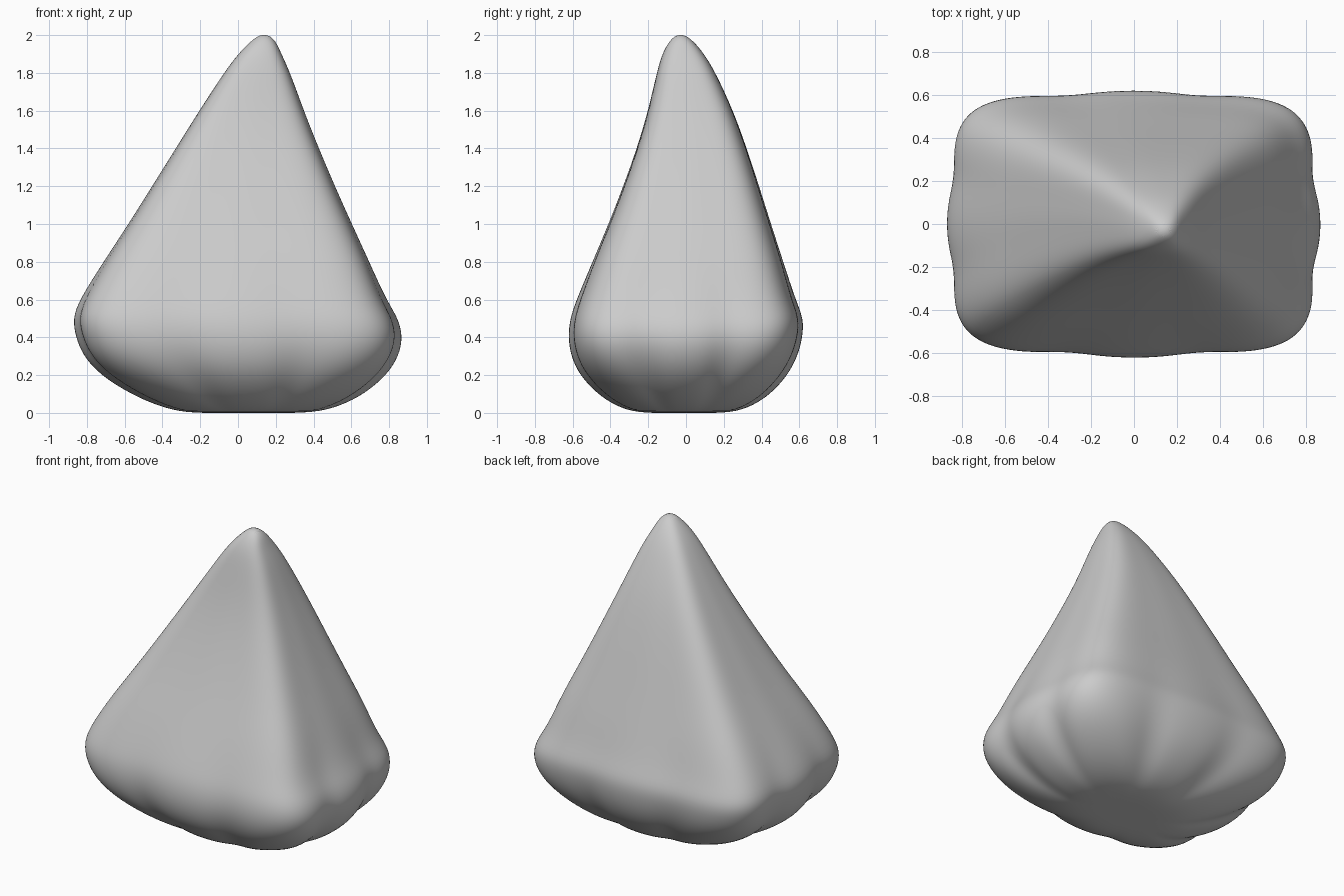
import bpy, bmesh, math

# Section: z, left x, right x, front y, back y, corner squareness, groove depth
SECTIONS = [
    (0.0, -0.10, 0.20, -0.10, 0.08, 2.2, 0.0),
    (0.0, -0.28, 0.40, -0.26, 0.24, 2.4, 0.03),
    (0.035, -0.42, 0.54, -0.37, 0.35, 2.8, 0.05),
    (0.10, -0.57, 0.67, -0.47, 0.45, 3.3, 0.055),
    (0.20, -0.73, 0.79, -0.565, 0.54, 4.0, 0.05),
    (0.30, -0.82, 0.852, -0.61, 0.592, 4.8, 0.035),
    (0.40, -0.86, 0.874, -0.625, 0.618, 5.4, 0.02),
    (0.50, -0.877, 0.85, -0.615, 0.624, 5.8, 0.012),
    (0.60, -0.84, 0.785, -0.58, 0.58, 5.8, 0.005),
    (0.80, -0.712, 0.695, -0.495, 0.515, 5.8, 0.0),
    (1.00, -0.58, 0.603, -0.41, 0.45, 5.5, 0.0),
    (1.20, -0.455, 0.513, -0.332, 0.387, 5.2, 0.0),
    (1.40, -0.33, 0.428, -0.26, 0.322, 4.8, 0.0),
    (1.60, -0.205, 0.348, -0.20, 0.25, 4.2, 0.0),
    (1.80, -0.075, 0.277, -0.155, 0.157, 3.5, 0.0),
    (1.90, 0.0, 0.23, -0.127, 0.097, 3.0, 0.0),
    (1.97, 0.07, 0.20, -0.088, 0.038, 2.4, 0.0),
    (2.002, 0.115, 0.16, -0.05, -0.008, 2.0, 0.0),
]
SEG = 64


def ring_points(z, x0, x1, y0, y1, n, groove):
    cx, cy, rx, ry = (x0 + x1) / 2, (y0 + y1) / 2, (x1 - x0) / 2, (y1 - y0) / 2
    # gentle swelling in the middle of each side, grooves next to it
    swell = 0.03 if z < 0.65 else 0.015
    for i in range(SEG):
        a = 2 * math.pi * i / SEG
        c, s = math.cos(a), math.sin(a)
        r = (abs(c) ** n + abs(s) ** n) ** (-1 / n)
        off = min(abs(c), abs(s)) / max(abs(c), abs(s))
        r *= 1 - swell * (1 - math.exp(-(off / 0.3) ** 2))
        r *= 1 - groove * math.exp(-((off - 0.38) / 0.15) ** 2)
        yield (cx + rx * r * c, cy + ry * r * s, z)


# Lofted body
bm = bmesh.new()
rings = [[bm.verts.new(p) for p in ring_points(*sec)] for sec in SECTIONS]
for a, b in zip(rings, rings[1:]):
    for i in range(SEG):
        j = (i + 1) % SEG
        bm.faces.new((a[i], a[j], b[j], b[i]))
bm.faces.new(rings[0][::-1])
bm.faces.new(rings[-1])
mesh = bpy.data.meshes.new("rounded_pyramid")
for f in bm.faces:
    f.smooth = True
bm.to_mesh(mesh)
bm.free()
body = bpy.data.objects.new("rounded_pyramid", mesh)
bpy.context.collection.objects.link(body)

# Smoothing
sub = body.modifiers.new("smooth", 'SUBSURF')
sub.levels = sub.render_levels = 2
